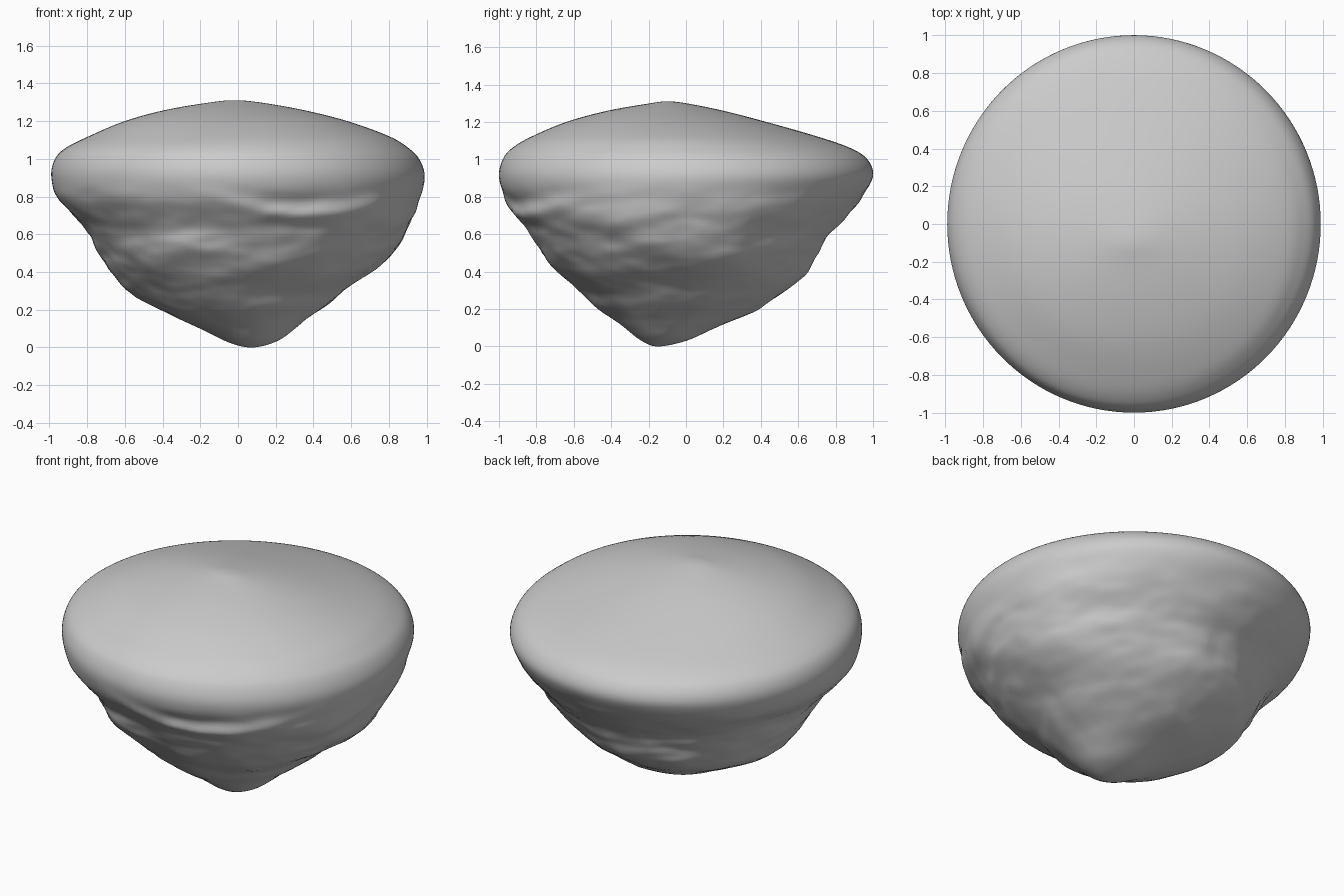
import bpy
import bmesh
import math
from mathutils import Vector, noise

SEGMENTS = 128
STEPS = 6

# Remove the default cube
default_cube = bpy.data.objects.get("Cube")
if default_cube:
    bpy.data.objects.remove(default_cube, do_unlink=True)

# Cross-sections from the blunt tip to the domed crown:
# height, then the extents towards right, left, front and back
SECTIONS = [
    (0, .07, .07, -.15, -.15),
    (.03, -.06, .2, -.24, 0),
    (.1, -.2, .31, -.34, .16),
    (.2, -.41, .44, -.47, .39),
    (.3, -.59, .56, -.57, .54),
    (.4, -.67, .71, -.69, .64),
    (.5, -.73, .81, -.76, .7),
    (.6, -.79, .88, -.83, .76),
    (.7, -.88, .94, -.91, .86),
    (.8, -.96, .97, -.97, .94),
    (.91, -.99, .99, -1, 1),
    (1, -.97, .96, -.98, .97),
    (1.06, -.91, .9, -.93, .88),
    (1.12, -.79, .8, -.83, .71),
    (1.2, -.6, .58, -.64, .43),
    (1.26, -.38, .34, -.42, .2),
    (1.3, -.14, .11, -.19, 0),
    (1.31, -.02, -.02, -.1, -.1),
]


def mirrored(section):
    """Section on the far side of a pole, so the surface closes smoothly."""
    z, right, left, front, back = section
    return (z, left, right, back, front)


def spline(a, b, c, d, t):
    """Smooth curve from b to c."""
    return b + t / 2 * (c - a + t * (2 * a - 5 * b + 4 * c - d
                                     + t * (3 * (b - c) + d - a)))


def smooth_sections(sections):
    padded = [mirrored(sections[1]), *sections, mirrored(sections[-2])]
    for i in range(len(sections) - 1):
        for step in range(STEPS):
            t = step / STEPS
            yield [spline(*values, t) for values in zip(*padded[i:i + 4])]
    yield list(sections[-1])


def bump(value, centre, width):
    return math.exp(-((value - centre) / width) ** 2)


def relief(point):
    """Weathered folds, limited to the underside; the crown stays smooth."""
    underside = max(0, min(1, (.88 - point.z) / .2)) * min(1, point.z / .15)
    stretched = Vector((point.x * 2.5, point.y * 2.5, point.z * 5))
    amount = .025 * noise.fractal(stretched, 1, 2, 3)
    # Curved ledge and the hollow beneath the front rim
    if point.y < 0:
        ledge = .7 + .45 * (point.x - .35) ** 2
        across = bump(point.x, .3, .45) * min(1, -point.y * 2)
        amount += across * (.025 * bump(point.z, ledge, .035)
                            - .03 * bump(point.z, ledge + .08, .04))
        # Knob on the front face
        amount += .03 * bump(point.x, -.3, .13) * bump(point.z, .54, .08)
    return amount * underside


def build_boulder():
    bm = bmesh.new()
    rings = []
    for z, right, left, front, back in smooth_sections(SECTIONS):
        centre = Vector(((right + left) / 2, (front + back) / 2, z))
        ring = []
        for k in range(SEGMENTS):
            angle = math.tau * k / SEGMENTS
            offset = Vector((math.cos(angle) * (left - right) / 2,
                             math.sin(angle) * (back - front) / 2, 0))
            point = centre + offset
            if offset.length > 0:
                point += offset.normalized() * relief(point)
            ring.append(bm.verts.new(point))
        rings.append(ring)
    for lower, upper in zip(rings, rings[1:]):
        for k in range(SEGMENTS):
            n = (k + 1) % SEGMENTS
            bm.faces.new((lower[k], lower[n], upper[n], upper[k]))
    # Close both poles
    bmesh.ops.remove_doubles(bm, verts=rings[0] + rings[-1], dist=.0001)
    bmesh.ops.recalc_face_normals(bm, faces=bm.faces)
    for face in bm.faces:
        face.smooth = True
    mesh = bpy.data.meshes.new("boulder")
    bm.to_mesh(mesh)
    bm.free()
    boulder = bpy.data.objects.new("boulder", mesh)
    bpy.context.collection.objects.link(boulder)
    return boulder


# Plain grey stone
stone = bpy.data.materials.new("grey stone")
stone.use_nodes = True
colour = (.6, .6, .6, 1)
stone.diffuse_color = colour
for node in stone.node_tree.nodes:
    if node.type == "BSDF_PRINCIPLED":
        node.inputs["Base Color"].default_value = colour

boulder = build_boulder()
boulder.data.materials.append(stone)
